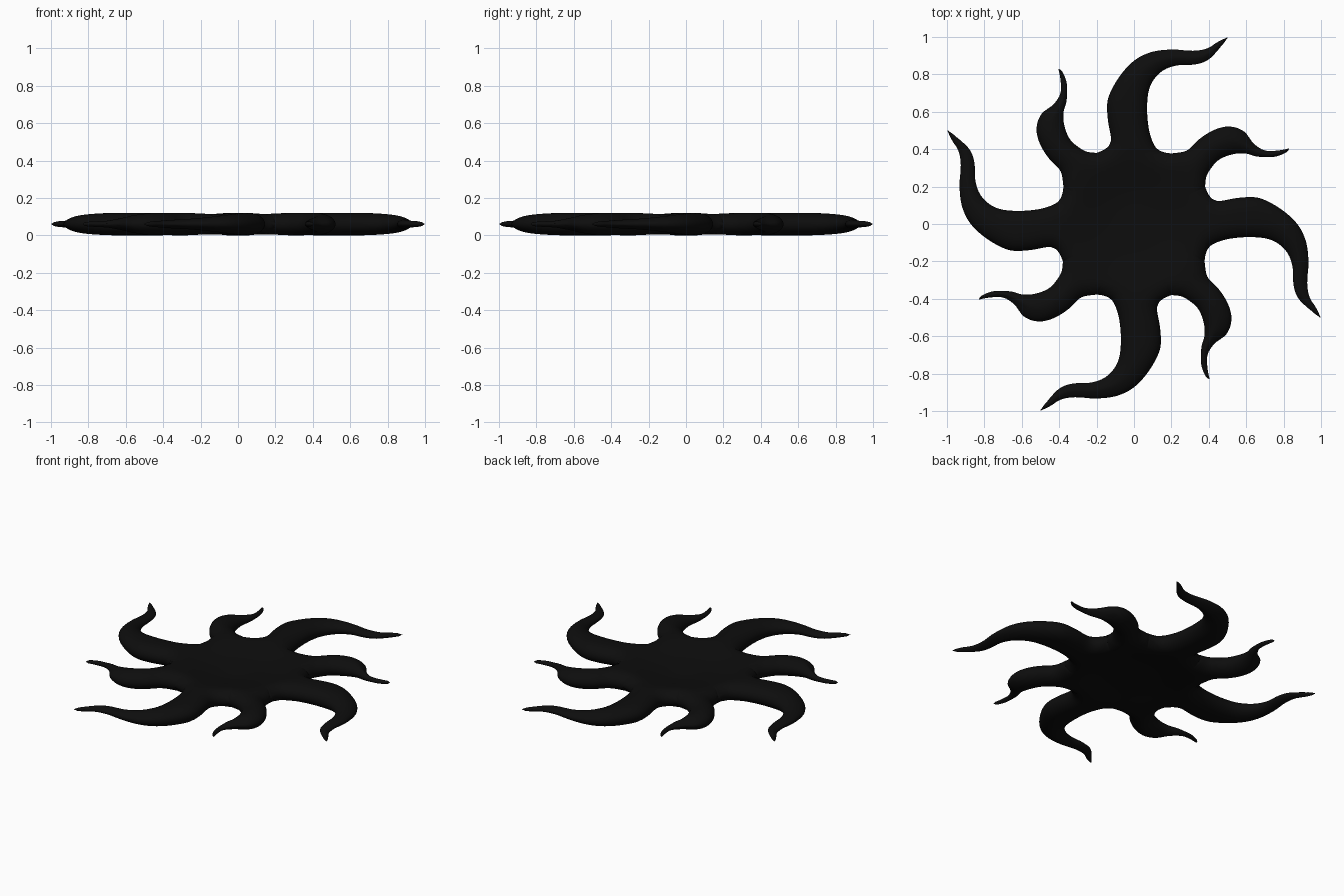
import bpy, bmesh, math
from mathutils import Vector, kdtree

if "Cube" in bpy.data.objects:
    bpy.data.objects.remove(bpy.data.objects["Cube"])

MID = 0.06        # height of the rim line
ROUND = 0.085     # width of the rounded edge

# edges of the two ray shapes, from valley to tip
LONG = ([(-.20, .38), (-.15, .403), (-.123, .45), (-.14, .56), (-.14, .665), (-.09, .77), (-.01, .865),
         (.085, .917), (.20, .933), (.31, .926), (.39, .938), (.45, .975), (.503, .999)],
        [(.20, .377), (.155, .385), (.112, .415), (.08, .505), (.07, .63), (.086, .735), (.14, .81),
         (.22, .846), (.326, .853), (.40, .88), (.47, .955), (.503, .999)])
SHORT = ([(.20, .377), (.283, .393), (.353, .457), (.433, .505), (.513, .521), (.588, .495),
          (.64, .43), (.70, .393), (.77, .393), (.83, .404)],
         [(.38, .20), (.385, .245), (.40, .28), (.449, .34), (.524, .372), (.594, .377), (.663, .36),
          (.754, .36), (.815, .384), (.83, .404)])


def smooth(a, b, x):
    t = max(0, min(1, (x - a) / (b - a)))
    return t * t * (3 - 2 * t)


def spline(pts, n):
    """Smooth curve through pts, resampled to n + 1 evenly spaced points."""
    p = [Vector(q) for q in pts]
    p = [2 * p[0] - p[1]] + p + [2 * p[-1] - p[-2]]
    fine = []
    for i in range(1, len(p) - 2):
        a, b, c, d = p[i - 1:i + 3]
        for k in range(16):
            t = k / 16
            fine.append(0.5 * (2 * b + (c - a) * t + (2 * a - 5 * b + 4 * c - d) * t * t
                               + (3 * b - a - 3 * c + d) * t ** 3))
    fine.append(p[-2])
    run = [0]
    for a, b in zip(fine, fine[1:]):
        run.append(run[-1] + (b - a).length)
    out, j = [], 0
    for i in range(n + 1):
        s = run[-1] * i / n
        while j < len(fine) - 2 and run[j + 1] < s:
            j += 1
        out.append(fine[j].lerp(fine[j + 1], (s - run[j]) / (run[j + 1] - run[j])))
    return out


def turn(x, y, q):
    for _ in range(q):
        x, y = y, -x
    return x, y


# dense outline for edge distances
outline = [p for ray in (LONG, SHORT) for edge in ray for p in spline(edge, 300)]
kd = kdtree.KDTree(len(outline) * 4)
for i, p in enumerate(outline):
    for q in range(4):
        x, y = turn(p.x, p.y, q)
        kd.insert((x, y, 0), i * 4 + q)
kd.balance()

# each ray is a wedge from the centre plus a lofted, rounded, tapering arm
INNER, ARM, ACROSS = 14, 44, 16
bm = bmesh.new()
for ray in (LONG, SHORT):
    left, right = spline(ray[0], ARM), spline(ray[1], ARM)
    rows = [(left[0] * i / INNER, right[0] * i / INNER, 0) for i in range(INNER)]
    rows += [(a, b, i / ARM) for i, (a, b) in enumerate(zip(left, right))]
    grid = []
    for a, b, t in rows:
        line = []
        for j in range(ACROSS + 1):
            p = a.lerp(b, 0.5 - 0.5 * math.cos(math.pi * j / ACROSS))
            on_rim = j in (0, ACROSS) and (t > 0 or a is left[0])
            d = 0 if on_rim else kd.find((p.x, p.y, 0))[2]
            h = 0.022 + 0.038 * smooth(0.1, 0.42, p.length)
            h *= 1 - 0.55 * smooth(0.3, 0.9, t)
            h *= math.sqrt(max(0, 1 - (1 - min(1, d / ROUND)) ** 2))
            line.append((p.x, p.y, h))
        grid.append(line)
    for q in range(4):
        for side in (1, -1):
            vs = [[bm.verts.new((*turn(x, y, q), MID + side * h)) for x, y, h in line] for line in grid]
            for r0, r1 in zip(vs, vs[1:]):
                for j in range(ACROSS):
                    f = [r0[j], r0[j + 1], r1[j + 1], r1[j]]
                    bm.faces.new(f if side > 0 else f[::-1])
bmesh.ops.remove_doubles(bm, verts=bm.verts, dist=0.0003)
bmesh.ops.recalc_face_normals(bm, faces=bm.faces)
for f in bm.faces:
    f.smooth = True

mesh = bpy.data.meshes.new("sun_ornament")
bm.to_mesh(mesh)
bm.free()
sun = bpy.data.objects.new("sun_ornament", mesh)
bpy.context.collection.objects.link(sun)

mat = bpy.data.materials.new("black")
mat.diffuse_color = (0.004, 0.004, 0.004, 1)
mat.use_nodes = True
mat.node_tree.nodes["Principled BSDF"].inputs["Base Color"].default_value = mat.diffuse_color
mesh.materials.append(mat)
